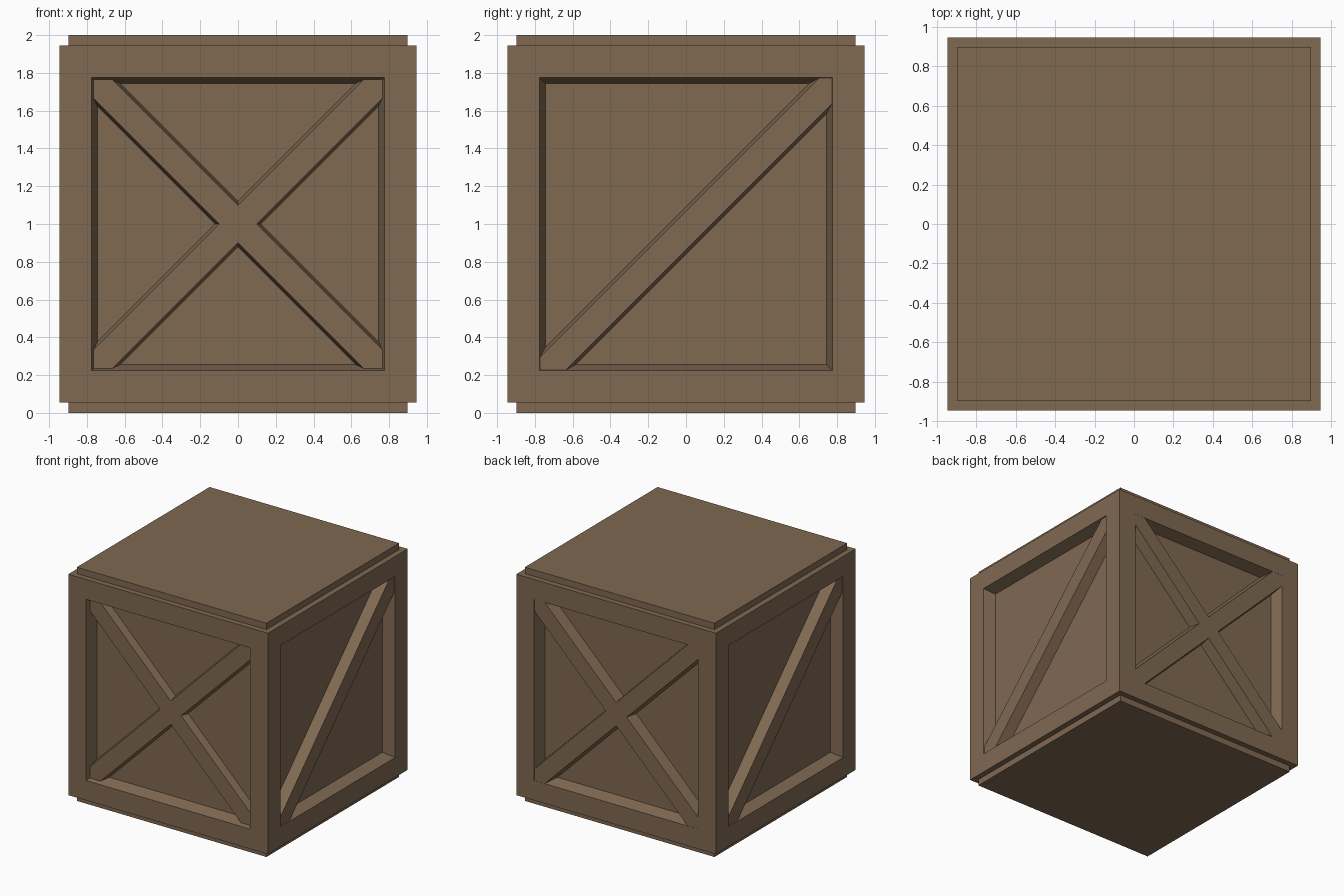
import bpy, bmesh, math
from mathutils import Vector, Matrix

if "Cube" in bpy.data.objects:
    bpy.data.objects.remove(bpy.data.objects["Cube"])

OUT = 0.945      # half size of the frame
OPEN = 0.775     # half size of the recess at the surface
PANEL = 0.845    # distance of the sunken panels from the centre
INNER = 0.745    # half size of the sunken panels

wood = bpy.data.materials.new("brown_wood")
wood.diffuse_color = (0.214, 0.140, 0.083, 1)
wood.use_nodes = True
wood.node_tree.nodes["Principled BSDF"].inputs["Base Color"].default_value = wood.diffuse_color


def finish(bm, name):
    bmesh.ops.recalc_face_normals(bm, faces=bm.faces)
    me = bpy.data.meshes.new(name)
    bm.to_mesh(me)
    bm.free()
    me.materials.append(wood)
    ob = bpy.data.objects.new(name, me)
    bpy.context.collection.objects.link(ob)
    return ob


def box(bm, half, height, z):
    m = Matrix.Translation((0, 0, z)) @ Matrix.Diagonal((2 * half, 2 * half, height, 1))
    bmesh.ops.create_cube(bm, size=1, matrix=m)


# Crate frame with four tapered, sunken side panels
bm = bmesh.new()
box(bm, OUT, 2 * OUT, 1)
bm.normal_update()
sides = [f for f in bm.faces if abs(f.normal.z) < 0.5]
bmesh.ops.inset_individual(bm, faces=sides, thickness=OUT - OPEN, use_even_offset=True)
bmesh.ops.inset_individual(bm, faces=sides, thickness=OPEN - INNER,
                           depth=PANEL - OUT, use_even_offset=True)
finish(bm, "crate_frame")

# Lid and base plates
for name, z in (("lid_plate", 1.965), ("base_plate", 0.035)):
    bm = bmesh.new()
    box(bm, 0.897, 0.07, z)
    finish(bm, name)


def wall_planes():
    """Planes of the four recess walls, in side coordinates (right, up, outward)."""
    for a in range(4):
        r = Matrix.Rotation(a * math.pi / 2, 3, 'Z')
        yield (r @ Vector((OPEN, 0, OUT)),
               r @ Vector((OUT - PANEL, 0, -(OPEN - INNER))))


def brace(name, side, slant, top, half_top, half_base, shift=0.0, extra=()):
    """Diagonal bar with sloped flanks, trimmed to the recess walls."""
    along = Vector((1, slant, 0)).normalized()
    across = Vector((-slant, 1, 0)).normalized()
    base = PANEL - 0.002
    section = [(-half_base, base), (half_base, base), (half_top, top), (-half_top, top)]
    bm = bmesh.new()
    ends = [[bm.verts.new(along * t + across * (s + shift) + Vector((0, 0, n)))
             for s, n in section] for t in (-1.4, 1.4)]
    bm.faces.new(ends[0])
    bm.faces.new(ends[1])
    for i in range(4):
        j = (i + 1) % 4
        bm.faces.new((ends[0][i], ends[0][j], ends[1][j], ends[1][i]))
    bmesh.ops.recalc_face_normals(bm, faces=bm.faces)
    for co, no in list(wall_planes()) + list(extra):
        cut = bmesh.ops.bisect_plane(bm, geom=bm.verts[:] + bm.edges[:] + bm.faces[:],
                                     plane_co=co, plane_no=no, clear_outer=True)
        rim = [e for e in cut["geom_cut"] if isinstance(e, bmesh.types.BMEdge)]
        if rim:
            bmesh.ops.contextual_create(bm, geom=rim)
    # side coordinates to world, then turn to the requested side
    m = Matrix(((1, 0, 0, 0), (0, 0, -1, 0), (0, 1, 0, 1), (0, 0, 0, 1)))
    bm.transform(Matrix.Rotation(side * math.pi / 2, 4, 'Z') @ m)
    finish(bm, name)


# Crossed braces: one full bar plus two halves butted against it
for label, side, top in (("front", 0, 0.91), ("back", 2, OUT - 0.001)):
    ht, hb = 0.07, 0.085
    brace(label + "_brace_long", side, 1, top, ht, hb)
    for k, half in ((1, "upper"), (-1, "lower")):
        d = Vector((-k, k, 0)).normalized()
        flank = (d * ht + Vector((0, 0, top)),
                 -(d * (top - PANEL) + Vector((0, 0, hb - ht))))
        brace(label + "_brace_" + half, side, -1, top, ht, hb, extra=[flank])

# Single braces on the left and right sides
for label, side in (("right", 1), ("left", 3)):
    brace(label + "_brace", side, 1, 0.937, 0.072, 0.089, shift=-0.024)
